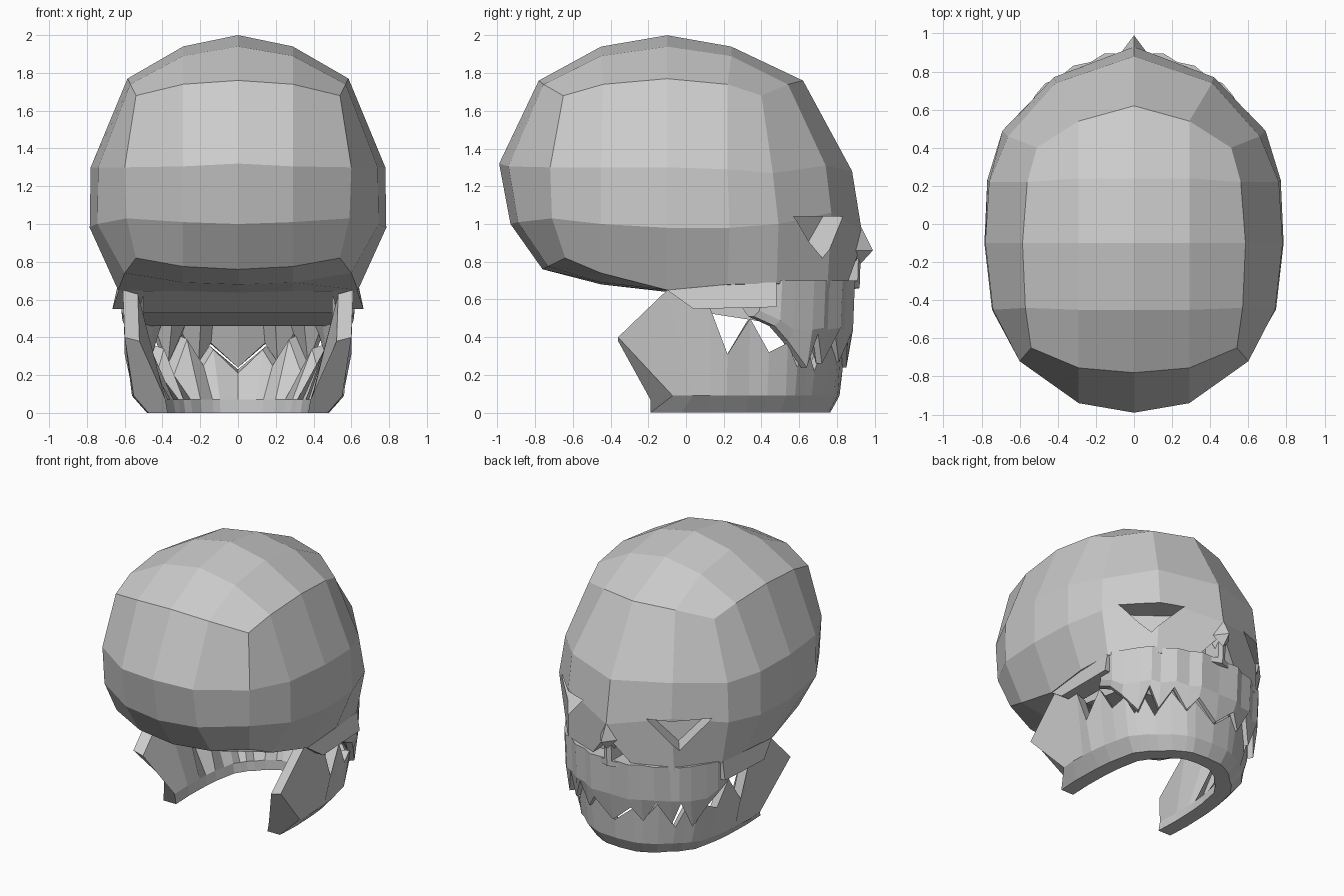
import bpy, bmesh, math
from mathutils import Vector

if "Cube" in bpy.data.objects:
    bpy.data.objects.remove(bpy.data.objects["Cube"])

bone = bpy.data.materials.new("bone_grey")
bone.diffuse_color = (0.6, 0.6, 0.6, 1)
bone.use_nodes = True
bone.node_tree.nodes["Principled BSDF"].inputs["Base Color"].default_value = bone.diffuse_color


def make(name, verts, faces):
    me = bpy.data.meshes.new(name)
    bm = bmesh.new()
    vs = [bm.verts.new(v) for v in verts]
    for f in faces:
        bm.faces.new([vs[i] for i in f])
    bmesh.ops.remove_doubles(bm, verts=bm.verts, dist=1e-4)
    bmesh.ops.recalc_face_normals(bm, faces=bm.faces)
    bm.to_mesh(me)
    bm.free()
    me.materials.append(bone)
    ob = bpy.data.objects.new(name, me)
    bpy.context.collection.objects.link(ob)
    return ob


def mirror_loop(half):
    # half runs from the rear centre to the face centre
    return half + [(-x, y, z) for x, y, z in half[-2:0:-1]]


def prism(name, pts, offset):
    n = len(pts)
    a = [Vector(p) for p in pts]
    b = [p + Vector(offset) for p in a]
    sides = [(i, (i + 1) % n, n + (i + 1) % n, n + i) for i in range(n)]
    return make(name, a + b, sides + [tuple(range(n)), tuple(range(n, 2 * n))])


# cranium: four stacked rings closed by a grid at top and bottom
rings = [
    [(0, -.76, .76), (.29, -.73, .775), (.54, -.64, .82), (.60, -.45, .74), (.635, -.1, .65),
     (.645, .22, .68), (.63, .48, .685), (.43, .75, .66), (0, .92, .66)],
    [(0, -.93, 1.0), (.29, -.89, 1.01), (.59, -.71, 1.03), (.745, -.45, 1.0), (.785, -.1, .98),
     (.77, .23, .98), (.69, .49, 1.0), (.42, .77, 1.06), (0, .93, .97)],
    [(0, -.99, 1.32), (.29, -.94, 1.305), (.60, -.72, 1.30), (.74, -.45, 1.30), (.78, -.1, 1.30),
     (.76, .22, 1.29), (.66, .46, 1.27), (.41, .74, 1.31), (0, .88, 1.28)],
    [(0, -.78, 1.76), (.29, -.755, 1.74), (.54, -.65, 1.68), (.57, -.44, 1.74), (.585, -.1, 1.77),
     (.56, .22, 1.74), (.51, .40, 1.68), (.29, .54, 1.74), (0, .62, 1.76)],
]
verts, faces = [], []
for r in rings:
    verts += mirror_loop(r)
for k in range(3):
    for i in range(16):
        j = (i + 1) % 16
        faces.append((k * 16 + i, k * 16 + j, k * 16 + 16 + j, k * 16 + 16 + i))


def cap(base, rows):
    # grid[row][column], column 0 at -x, row 0 at the rear
    grid = [[base + i for i in (14, 15, 0, 1, 2)]]
    for n, (y, zc, zs) in enumerate(rows):
        start = len(verts)
        verts.extend([(-.29, y, zs), (0, y, zc), (.29, y, zs)])
        grid.append([base + 13 - n, start, start + 1, start + 2, base + 3 + n])
    grid.append([base + i for i in (10, 9, 8, 7, 6)])
    for r in range(4):
        for c in range(4):
            faces.append((grid[r][c], grid[r][c + 1], grid[r + 1][c + 1], grid[r + 1][c]))


cap(48, [(-.45, 1.94, 1.89), (-.1, 2.0, 1.94), (.24, 1.94, 1.89)])
cap(0, [(-.45, .68, .69), (-.1, .64, .645), (.24, .56, .57)])
cranium = make("cranium", verts, faces)

# triangular eye sockets and nose opening
cutters = []
for s in (1, -1):
    tri = [(s * .62, .58, 1.04), (s * .27, .845, 1.04), (s * .45, .72, .82)]
    n = Vector((s * .6, .8, 0))
    cutters.append(prism("eye_cutter", [Vector(p) + n * .2 for p in tri], n * -.35))
    tri = [(s * .03, 1.1, .85), (s * .03, 1.1, .70), (s * .17, 1.1, .68)]
    cutters.append(prism("nose_cutter", tri, (0, -.32, 0)))
for c in cutters:
    c.hide_render = True
    c.hide_viewport = True
    m = cranium.modifiers.new("cut", "BOOLEAN")
    m.operation, m.solver, m.object = "DIFFERENCE", "EXACT", c

# pointed nose bridge
make("nose_bridge",
     [(0, .92, 1.0), (.09, .87, .86), (0, .99, .86), (-.09, .87, .86), (0, .88, .74)],
     [(0, 1, 2), (0, 2, 3), (1, 4, 2), (3, 2, 4), (0, 3, 4, 1)])

# cheekbones flaring outwards
for s in (1, -1):
    outer = [(.63, -.1, .65), (.635, .2, .685), (.635, .48, .69), (.655, .48, .56), (.665, .04, .55)]
    prism("cheekbone", [(s * x, y, z) for x, y, z in outer], (-s * .14, 0, 0))

# palate closing the skull underside
prism("palate", [(-.5, -.1, .645), (-.5, .1, .53), (-.5, .55, .46), (-.5, .58, .70), (-.5, 0, .70)],
      (1, 0, 0))


def wall(name, columns):
    # each column is a closed section; columns run from face centre to +x, then mirrored
    cols = [[(-x, y, z) for x, y, z in c] for c in columns[:0:-1]] + columns
    m, n = len(columns[0]), len(cols)
    vs = [v for c in cols for v in c]
    fs = [(i * m + k, i * m + (k + 1) % m, (i + 1) * m + (k + 1) % m, (i + 1) * m + k)
          for i in range(n - 1) for k in range(m)]
    make(name, vs, fs + [tuple(range(m)), tuple(range((n - 1) * m, n * m))])


# upper jaw with pointed teeth along its lower edge
upper = [(0, .85, .24), (.15, .855, .37), (.22, .81, .27), (.31, .79, .42), (.39, .72, .26),
         (.45, .70, .42), (.50, .64, .24), (.56, .54, .38), (.60, .47, .46), (.605, .36, .51)]
cols = []
for x, y, z in upper:
    g = max(.44, z + .03)
    inner = .05 + .04 * y
    cols.append([(x * 1.03, y + .04, .70), (x * 1.02, y + .03, g), (x, y, z),
                 (x * .95, y - .03, z), (x * .9, y - inner, g + .02), (x * .9, y - inner, .70)])
wall("upper_jaw", cols)

# lower jaw: chin base, teeth and rear branches
lower = [(0, .83, .23), (.15, .82, .355), (.21, .80, .27), (.31, .75, .41), (.39, .68, .22),
         (.45, .64, .36), (.49, .59, .24), (.535, .54, .37), (.56, .44, .32), (.585, .34, .50),
         (.60, .22, .31), (.605, .13, .55), (.61, -.1, .65), (.60, -.36, .40)]
cols = []
for x, y, z in lower:
    if y > .13:
        ym, yb = y * .98, y * .92
    else:
        ym, yb = .13 + (y - .13) * .41, .12 + (y - .13) * .63
    f = max(0, y) * .12
    cols.append([(x, y, z), (x * .92, ym, .09), (x * .79, yb, 0),
                 (x * .62, yb - f, 0), (x * .64, yb - f, .07), (x * .87, y - f * .5, z - .02)])
wall("lower_jaw", cols)
